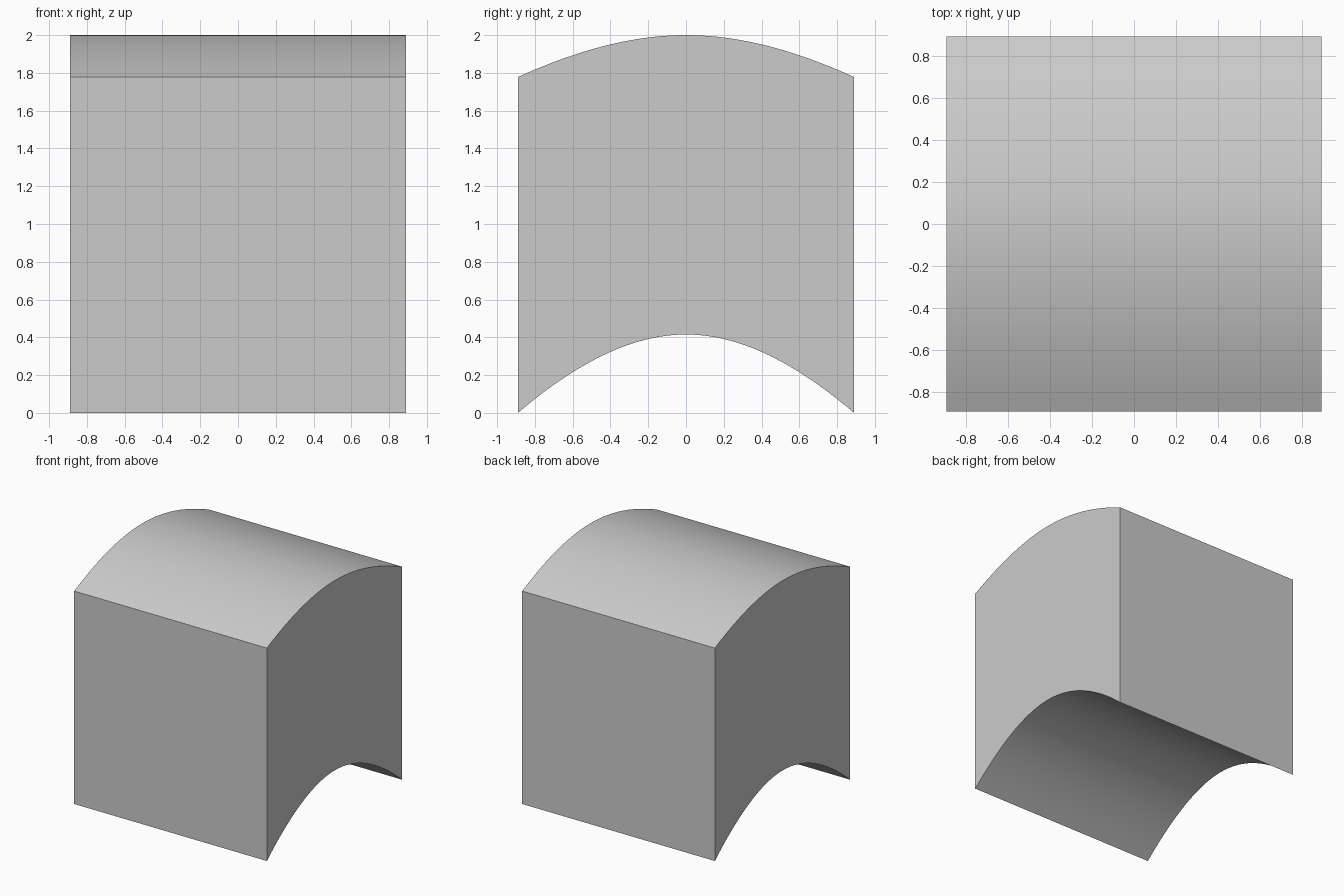
import bpy, bmesh

if "Cube" in bpy.data.objects:
    bpy.data.objects.remove(bpy.data.objects["Cube"])

HALF = 0.89        # half width in x and y
SEGMENTS = 48      # steps along each arched surface


def arch(base, rise):
    """Arched line across the depth, slightly straighter towards its ends."""
    pts = []
    for i in range(SEGMENTS + 1):
        s = 2 * i / SEGMENTS - 1
        u = abs(s)
        z = base + rise * (1 - 1.18 * u ** 2 + 0.18 * u ** 3)
        pts.append((s * HALF, z))
    return pts


# Side profile: arched underside, then arched top back again
profile = arch(0.0, 0.415) + arch(1.778, 0.222)[::-1]

# Block: side profile extruded along x
bm = bmesh.new()
side = bm.faces.new([bm.verts.new((-HALF, y, z)) for y, z in profile])
grown = bmesh.ops.extrude_face_region(bm, geom=[side])
moved = [g for g in grown["geom"] if isinstance(g, bmesh.types.BMVert)]
bmesh.ops.translate(bm, verts=moved, vec=(2 * HALF, 0, 0))
bmesh.ops.recalc_face_normals(bm, faces=bm.faces)

mesh = bpy.data.meshes.new("arched_block")
bm.to_mesh(mesh)
bm.free()
block = bpy.data.objects.new("arched_block", mesh)
bpy.context.collection.objects.link(block)

# Smooth arches, crisp corners
bpy.context.view_layer.objects.active = block
block.select_set(True)
bpy.ops.object.shade_smooth_by_angle(angle=0.35)
